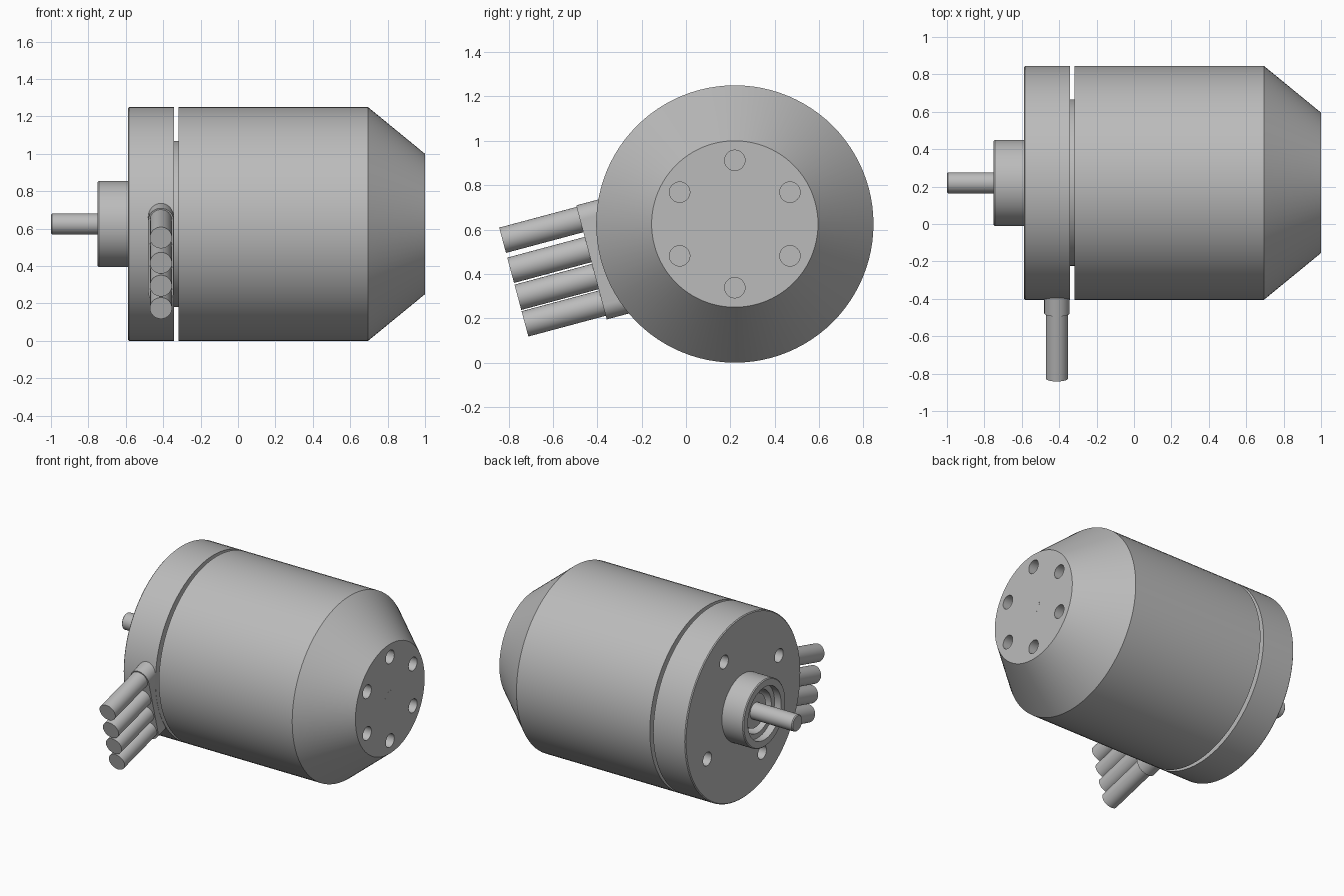
import bpy, bmesh, math
from mathutils import Vector, Matrix

cube = bpy.data.objects.get("Cube")
if cube:
    bpy.data.objects.remove(cube)

AXIS = Vector((0, 0.22, 0.625))   # motor axis runs along x through this point
RADIUS = 0.625
WIRE_TILT = math.radians(15)

metal = bpy.data.materials.new("plain_grey")
metal.use_nodes = True
grey = (0.5, 0.5, 0.5, 1)
metal.diffuse_color = grey
metal.node_tree.nodes["Principled BSDF"].inputs["Base Color"].default_value = grey


def finish(name, bm):
    """Turn a bmesh into a named, shaded object."""
    bmesh.ops.recalc_face_normals(bm, faces=bm.faces)
    mesh = bpy.data.meshes.new(name)
    bm.to_mesh(mesh)
    bm.free()
    mesh.materials.append(metal)
    obj = bpy.data.objects.new(name, mesh)
    bpy.context.collection.objects.link(obj)
    smooth(obj)
    return obj


def activate(obj):
    bpy.ops.object.select_all(action="DESELECT")
    obj.select_set(True)
    bpy.context.view_layer.objects.active = obj


def smooth(obj):
    activate(obj)
    bpy.ops.object.shade_smooth_by_angle(angle=math.radians(25))


def lathe(name, profile, segments=96):
    """Revolve (x, radius) points about the motor axis, capping both ends."""
    bm = bmesh.new()
    rings = []
    for x, r in profile:
        turns = [2 * math.pi * i / segments for i in range(segments)]
        rings.append([bm.verts.new(AXIS + Vector((x, r * math.cos(a), r * math.sin(a))))
                      for a in turns])
    for a, b in zip(rings, rings[1:]):
        for i in range(segments):
            j = (i + 1) % segments
            bm.faces.new((a[i], a[j], b[j], b[i]))
    bm.faces.new(rings[0])
    bm.faces.new(rings[-1])
    return finish(name, bm)


def drill(obj, x, depth, circle, hole_radius, count, start):
    """Cut a ring of blind holes centred on the end face at x."""
    bm = bmesh.new()
    for i in range(count):
        a = math.radians(start) + 2 * math.pi * i / count
        spot = AXIS + Vector((x, circle * math.cos(a), circle * math.sin(a)))
        bmesh.ops.create_cone(bm, cap_ends=True, segments=32, radius1=hole_radius,
                              radius2=hole_radius, depth=2 * depth,
                              matrix=Matrix.Translation(spot) @ Matrix.Rotation(math.pi / 2, 4, "Y"))
    cutter = finish("hole_cutter", bm)
    cutter.hide_render = True
    cut = obj.modifiers.new("holes", "BOOLEAN")
    cut.operation = "DIFFERENCE"
    cut.solver = "EXACT"
    cut.object = cutter
    activate(obj)
    bpy.ops.object.modifier_apply(modifier=cut.name)
    bpy.data.objects.remove(cutter)
    smooth(obj)


# Main can with tapered end
can = lathe("motor_can", [(-0.317, RADIUS), (0.695, RADIUS), (1.0, 0.375)])
drill(can, 1.0, 0.15, 0.287, 0.046, 6, 30)

# Mounting flange with softened rims
flange = lathe("mounting_flange", [(-0.588, RADIUS - 0.006), (-0.582, RADIUS),
                                   (-0.343, RADIUS)])
drill(flange, -0.588, 0.15, 0.44, 0.046, 4, 62)

# Narrow core seen in the gap
lathe("core", [(-0.36, 0.445), (-0.30, 0.445)])

# Hollow boss with a stepped bearing seat
lathe("bearing_boss", [(-0.58, 0.23), (-0.744, 0.23), (-0.75, 0.224), (-0.75, 0.18),
                       (-0.70, 0.18), (-0.70, 0.145), (-0.62, 0.145)])
lathe("bearing", [(-0.61, 0.115), (-0.68, 0.115)], 64)

# Shaft, just showing at the tapered end
lathe("shaft", [(-1.0, 0.05), (-0.994, 0.056), (-0.6, 0.056)], 48)
lathe("shaft_end", [(0.95, 0.056), (1.0005, 0.056)], 48)

# Local frame for the cable outlet: x along the motor, y tangent, z outward
outward = Vector((0, -math.cos(WIRE_TILT), -math.sin(WIRE_TILT)))
tangent = Vector((0, -math.sin(WIRE_TILT), math.cos(WIRE_TILT)))
outlet = Matrix((Vector((1, 0, 0)), tangent, outward)).transposed().to_4x4()
outlet.translation = AXIS + Vector((-0.412, 0, 0))

# Rounded cable outlet
bm = bmesh.new()
half, r = 0.198, 0.068
outline = []
for side in (1, -1):
    for i in range(25):
        a = math.pi * i / 24
        outline.append(bm.verts.new((side * r * math.cos(a), side * (half + r * math.sin(a)), 0.5)))
base = bm.faces.new(outline)
grown = bmesh.ops.extrude_face_region(bm, geom=[base])["geom"]
bmesh.ops.translate(bm, vec=(0, 0, 0.169), verts=[g for g in grown if isinstance(g, bmesh.types.BMVert)])
bm.transform(outlet)
finish("cable_outlet", bm)

# Four wires
for number, offset in enumerate((0.2, 0.06, -0.066, -0.19), 1):
    bm = bmesh.new()
    bmesh.ops.create_cone(bm, cap_ends=True, segments=48, radius1=0.059, radius2=0.059,
                          depth=0.43, matrix=Matrix.Translation((0, offset, 0.815)))
    bm.transform(outlet)
    finish(f"wire_{number}", bm)
